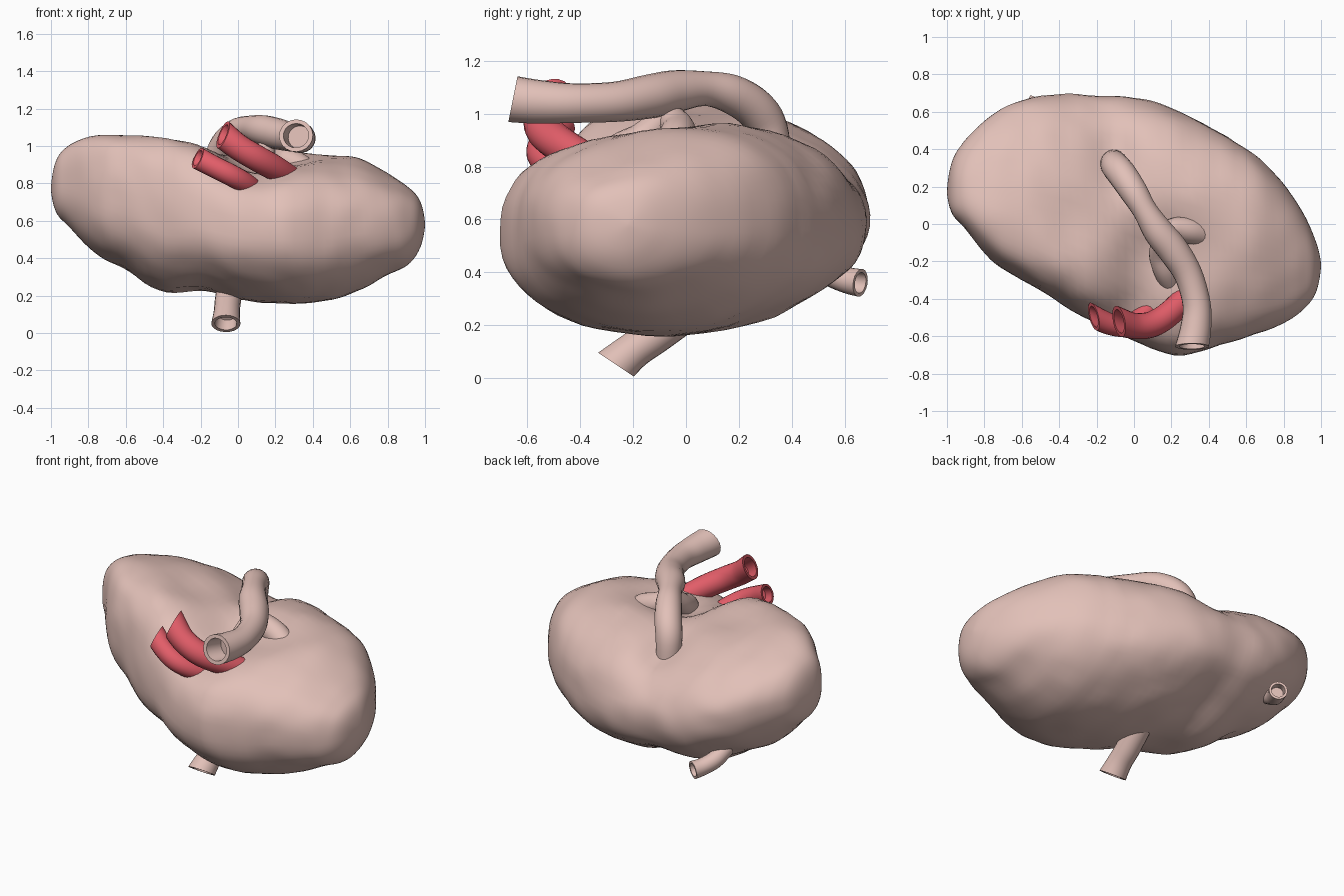
import bpy, math
from mathutils import Vector, noise

if "Cube" in bpy.data.objects:
    bpy.data.objects.remove(bpy.data.objects["Cube"])

def material(name, col):
    m = bpy.data.materials.new(name)
    m.diffuse_color = (*col, 1)
    m.use_nodes = True
    m.node_tree.nodes["Principled BSDF"].inputs["Base Color"].default_value = m.diffuse_color
    return m

FLESH = material("flesh", (0.76, 0.53, 0.48))
RED = material("artery_red", (0.76, 0.11, 0.14))

def make(name, rings, mat):
    """Skin a list of closed rings and cap both ends."""
    n = len(rings[0])
    verts = [v for r in rings for v in r]
    faces = [(i*n + j, i*n + (j+1) % n, (i+1)*n + (j+1) % n, (i+1)*n + j)
             for i in range(len(rings)-1) for j in range(n)]
    faces += [tuple(range(n))[::-1], tuple((len(rings)-1)*n + j for j in range(n))]
    me = bpy.data.meshes.new(name)
    me.from_pydata(verts, [], faces)
    me.materials.append(mat)
    ob = bpy.data.objects.new(name, me)
    bpy.context.collection.objects.link(ob)
    bpy.context.view_layer.objects.active = ob
    ob.select_set(True)
    bpy.ops.object.shade_smooth_by_angle(angle=math.radians(40))
    ob.select_set(False)
    return ob

def spline(p, k, f):
    """Catmull-Rom interpolation on tuples."""
    a, b, c, d = (p[max(0, min(len(p)-1, k+o))] for o in (-1, 0, 1, 2))
    return [0.5*(2*q + (r-o)*f + (2*o-5*q+4*r-s)*f*f + (3*q-o-3*r+s)*f**3)
            for o, q, r, s in zip(a, b, c, d)]

def tube(name, pts, mat, steps=5, n=20, open_end=True, cut=None):
    """Tube through (x, y, z, radius) points; first point is the hollow end, cut along a plane."""
    path = [spline(pts, k, i/steps) for k in range(len(pts)-1) for i in range(steps)]
    path.append(list(pts[-1]))
    P = [Vector(q[:3]) for q in path]
    outer, inner, side = [], [], None
    for i, q in enumerate(path):
        t = (P[min(i+1, len(P)-1)] - P[max(i-1, 0)]).normalized()
        if side is None:
            side = t.cross(Vector((0.3, 0.2, 1))).normalized()
        side = (side - t*side.dot(t)).normalized()
        up = t.cross(side)
        nrm = Vector(cut).normalized() if cut else t
        fade = max(0, 1 - i/4)
        dirs = [side*math.cos(a) + up*math.sin(a) for a in (2*math.pi*j/n for j in range(n))]
        dirs = [d - t*(fade*d.dot(nrm)/t.dot(nrm)) if fade else d for d in dirs]
        outer.append([P[i] + d*q[3] for d in dirs])
        inner.append([P[i] + d*q[3]*0.75 for d in dirs])
    if open_end:
        outer = inner[:steps+1][::-1] + outer
    return make(name, outer, mat)

# Kidney-shaped body: stations of x, y range, z range
ST = [(-1, .17, .17, .77, .77), (-.97, .05, .34, .64, .92), (-.9, -.03, .45, .56, .99),
      (-.75, -.2, .59, .42, 1.03), (-.6, -.3, .66, .34, 1.03), (-.4, -.42, .69, .23, 1.02),
      (-.2, -.53, .69, .23, .99), (0, -.62, .67, .175, .96), (.25, -.7, .6, .155, .95),
      (.5, -.64, .47, .175, .945), (.65, -.59, .37, .23, .925), (.8, -.53, .22, .31, .85),
      (.9, -.46, .07, .36, .785), (.97, -.37, -.09, .45, .71), (1, -.22, -.22, .58, .58)]
angles = [math.acos(-s[0]) for s in ST]

def station(t):
    k = max(i for i in range(len(ST)-1) if angles[i] <= t + 1e-9)
    f = (t - angles[k]) / (angles[k+1] - angles[k])
    return spline(ST, k, f)[1:]

def bump(x, y, cx, cy, sx, sy):
    return math.exp(-((x-cx)/sx)**2 - ((y-cy)/sy)**2)

def spow(v, e):
    return math.copysign(abs(v)**e, v)

rings, N, M = [], 64, 72
for i in range(M+1):
    t = min(max(math.pi*i/M, 0.012), math.pi-0.012)
    y0, y1, z0, z1 = station(t)
    ring = []
    for j in range(N):
        a = 2*math.pi*j/N
        e = .86 - .12*max(0, -math.cos(a))*max(0, math.sin(a))*2
        c, s = spow(math.cos(a), e), spow(math.sin(a), e)
        p = Vector((-math.cos(t), (y0+y1)/2 + c*(y1-y0)/2, (z0+z1)/2 + s*(z1-z0)/2))
        if s > 0:
            # lobes lean opposite ways; hollow, back groove and vessel bed on top
            lean = math.tanh(p.x/.3)
            p.z += (.08 if lean > 0 else .14)*lean*c*s*math.sin(t)
            w = min(1, s*1.5)
            p.z -= w*(.08*bump(p.x, p.y, .12, -.15, .18, .2)
                      + .07*bump(p.x, p.y, -.1, .35, .11, .2)
                      + .05*bump(p.x, p.y, .0, -.45, .22, .18)
                      + .03*bump(p.x, p.y, -.35, .0, .15, .15))
        elif c > 0:
            p.z -= .08*c*s*math.sin(t)
        # gentle lumps
        d = Vector((0, c, s)) * math.sin(t)
        p += d * .018 * noise.noise(p*3.2 + Vector((4, 1, 7)))
        p += d * .008 * noise.noise(p*8)
        ring.append(p)
    rings.append(ring)
make("organ_body", rings, FLESH)

# Large duct arching over the top
tube("main_duct", [(.31, -.655, 1.055, .088), (.33, -.56, 1.045, .083), (.335, -.43, 1.04, .075),
                   (.29, -.27, 1.045, .076), (.21, -.14, 1.065, .083), (.13, -.04, 1.085, .08),
                   (.06, .07, 1.095, .066), (0, .17, 1.075, .074), (-.06, .26, 1.02, .078),
                   (-.10, .31, .94, .076), (-.11, .33, .80, .07)], FLESH, cut=(0, 1, -.2))
# Low roots joining the duct to the hollow
tube("duct_root_side", [(.15, -.06, .99, .05), (.22, -.03, .94, .065), (.31, -.04, .90, .07),
                        (.41, -.07, .84, .06)], FLESH, open_end=False)
tube("duct_root_front", [(.15, -.08, .99, .05), (.14, -.16, .91, .06), (.17, -.25, .86, .065),
                         (.21, -.34, .79, .055)], FLESH, open_end=False)

# Red vessels at the front
tube("upper_artery", [(-.08, -.52, 1.06, .074), (0, -.545, .995, .07), (.1, -.535, .935, .07),
                      (.2, -.47, .88, .068), (.3, -.36, .82, .06)], RED, cut=(.85, .25, -.4))
tube("lower_artery", [(-.215, -.495, .935, .06), (-.13, -.535, .89, .058), (-.04, -.545, .845, .058),
                      (.04, -.5, .80, .056), (.12, -.4, .74, .05)], RED, cut=(.85, .25, -.4))

# Cut stubs underneath and at the back
tube("bottom_stub", [(-.065, -.265, .05, .078), (-.06, -.19, .11, .07), (-.055, -.11, .165, .07),
                     (-.04, .02, .26, .07)], FLESH, cut=(0, .55, .83))
tube("back_stub", [(-.51, .66, .36, .053), (-.54, .61, .37, .05), (-.58, .54, .40, .05),
                   (-.6, .46, .45, .05)], FLESH)
